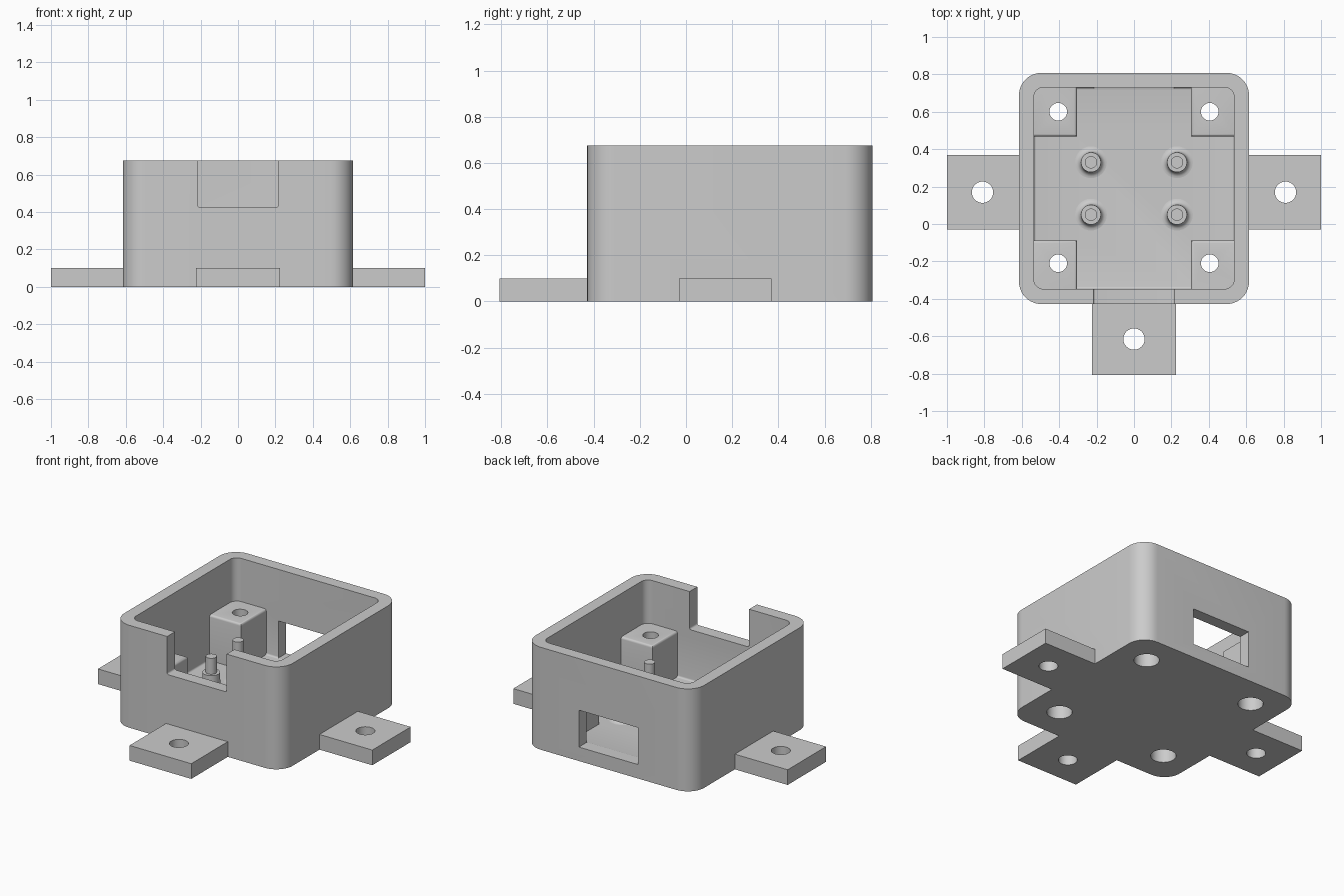
import bpy, bmesh, math
from mathutils import Matrix

if "Cube" in bpy.data.objects:
    bpy.data.objects.remove(bpy.data.objects["Cube"])

# Single flat material
grey = bpy.data.materials.new("light grey plastic")
grey.use_nodes = True
grey.diffuse_color = (0.6, 0.6, 0.6, 1)
grey.node_tree.nodes["Principled BSDF"].inputs["Base Color"].default_value = (0.6, 0.6, 0.6, 1)

CY = 0.19        # centre of the box in y
FLOOR = 0.09
TOP = 0.675


def finish(bm, name):
    bmesh.ops.recalc_face_normals(bm, faces=bm.faces)
    mesh = bpy.data.meshes.new(name)
    bm.to_mesh(mesh)
    bm.free()
    mesh.materials.append(grey)
    obj = bpy.data.objects.new(name, mesh)
    bpy.context.collection.objects.link(obj)
    return obj


def block(name, x, y, z, corner=0, rim=0, rim_z=None):
    """Box from ranges; rounds upright edges, then the edges lying at rim_z."""
    bm = bmesh.new()
    bmesh.ops.create_cube(bm, size=1)
    for v in bm.verts:
        v.co = [r[0] if c < 0 else r[1] for c, r in zip(v.co, (x, y, z))]
    if corner:
        upright = [e for e in bm.edges if abs(e.verts[0].co.z - e.verts[1].co.z) > 0.01]
        bmesh.ops.bevel(bm, geom=upright, offset=corner, segments=10, profile=0.5, affect='EDGES')
    if rim:
        edges = [e for e in bm.edges if all(abs(v.co.z - rim_z) < 1e-4 for v in e.verts)]
        bmesh.ops.bevel(bm, geom=edges, offset=rim, segments=4, profile=0.5, affect='EDGES')
    return finish(bm, name)


def drill(name, x, y, z0, z1, radius):
    bm = bmesh.new()
    bmesh.ops.create_cone(bm, cap_ends=True, segments=40, radius1=radius, radius2=radius,
                          depth=z1 - z0, matrix=Matrix.Translation((x, y, (z0 + z1) / 2)))
    return finish(bm, name)


def combine(target, tool, operation):
    """Boolean the tool into the target, then drop the tool."""
    tool.hide_render = True
    mod = target.modifiers.new(operation, 'BOOLEAN')
    mod.operation, mod.object, mod.solver = operation, tool, 'EXACT'
    bpy.context.view_layer.objects.active = target
    bpy.ops.object.modifier_apply(modifier=mod.name)
    bpy.data.objects.remove(tool)


def smooth(obj):
    bpy.ops.object.select_all(action='DESELECT')
    obj.select_set(True)
    bpy.context.view_layer.objects.active = obj
    bpy.ops.object.shade_smooth_by_angle(angle=math.radians(30))


def lathe(name, profile, x, y, steps=32):
    bm = bmesh.new()
    verts = [bm.verts.new((r, 0, z)) for r, z in profile]
    edges = [bm.edges.new(pair) for pair in zip(verts, verts[1:])]
    bmesh.ops.spin(bm, geom=verts + edges, cent=(0, 0, 0), axis=(0, 0, 1),
                   angle=math.tau, steps=steps)
    bmesh.ops.remove_doubles(bm, verts=bm.verts, dist=1e-5)
    obj = finish(bm, name)
    obj.location = (x, y, 0)
    return obj


# Outer box, hollowed from above
body = block("enclosure_body", (-0.615, 0.615), (-0.428, 0.808), (0, TOP), corner=0.12)
combine(body, block("cavity", (-0.535, 0.535), (-0.347, 0.73), (FLOOR, 1),
                    corner=0.05, rim=0.012, rim_z=FLOOR), 'DIFFERENCE')

# Corner screw posts
for sx in (-1, 1):
    for sy in (-1, 1):
        xs = sorted((sx * 0.305, sx * 0.56))
        ys = sorted((CY + sy * 0.278, CY + sy * 0.57))
        combine(body, block("post", xs, ys, (0.05, 0.39), rim=0.014, rim_z=0.39), 'UNION')

# Mounting tabs on both sides and the front
for sx in (-1, 1):
    combine(body, block("side_tab", sorted((sx * 0.58, sx)), (-0.03, 0.37), (0, 0.1)), 'UNION')
combine(body, block("front_tab", (-0.225, 0.225), (-0.808, -0.39), (0, 0.1)), 'UNION')

# Front notch and rear window
combine(body, block("notch", (-0.217, 0.217), (-0.6, -0.2), (0.425, 1),
                    rim=0.012, rim_z=0.425), 'DIFFERENCE')
combine(body, block("window", (-0.215, 0.215), (0.6, 1), (FLOOR + 0.002, 0.335)), 'DIFFERENCE')

# Tab holes, and post holes widened from below for screw heads
for x, y in ((-0.81, 0.17), (0.81, 0.17), (0, -0.615)):
    combine(body, drill("tab_hole", x, y, -0.1, 0.2, 0.057), 'DIFFERENCE')
for x in (-0.405, 0.405):
    for y in (-0.21, 0.6):
        combine(body, drill("post_hole", x, y, -0.1, 0.5, 0.047), 'DIFFERENCE')
        combine(body, drill("head_recess", x, y, -0.1, 0.25, 0.076), 'DIFFERENCE')
smooth(body)

# Stepped board pins with a flared foot
flare = [(0.085 - 0.03 * math.sin(a), FLOOR + 0.03 * (1 - math.cos(a)))
         for a in (math.pi / 2 * i / 5 for i in range(6))]
pin = [(0, FLOOR - 0.01), (0.085, FLOOR - 0.01)] + flare + [
    (0.053, 0.255), (0.033, 0.255), (0.033, 0.36), (0, 0.36)]
for side, x in (("right", -0.23), ("left", 0.23)):
    for end, y in (("front", 0.05), ("back", 0.33)):
        smooth(lathe(f"{end}_{side}_board_pin", pin, x, y))
